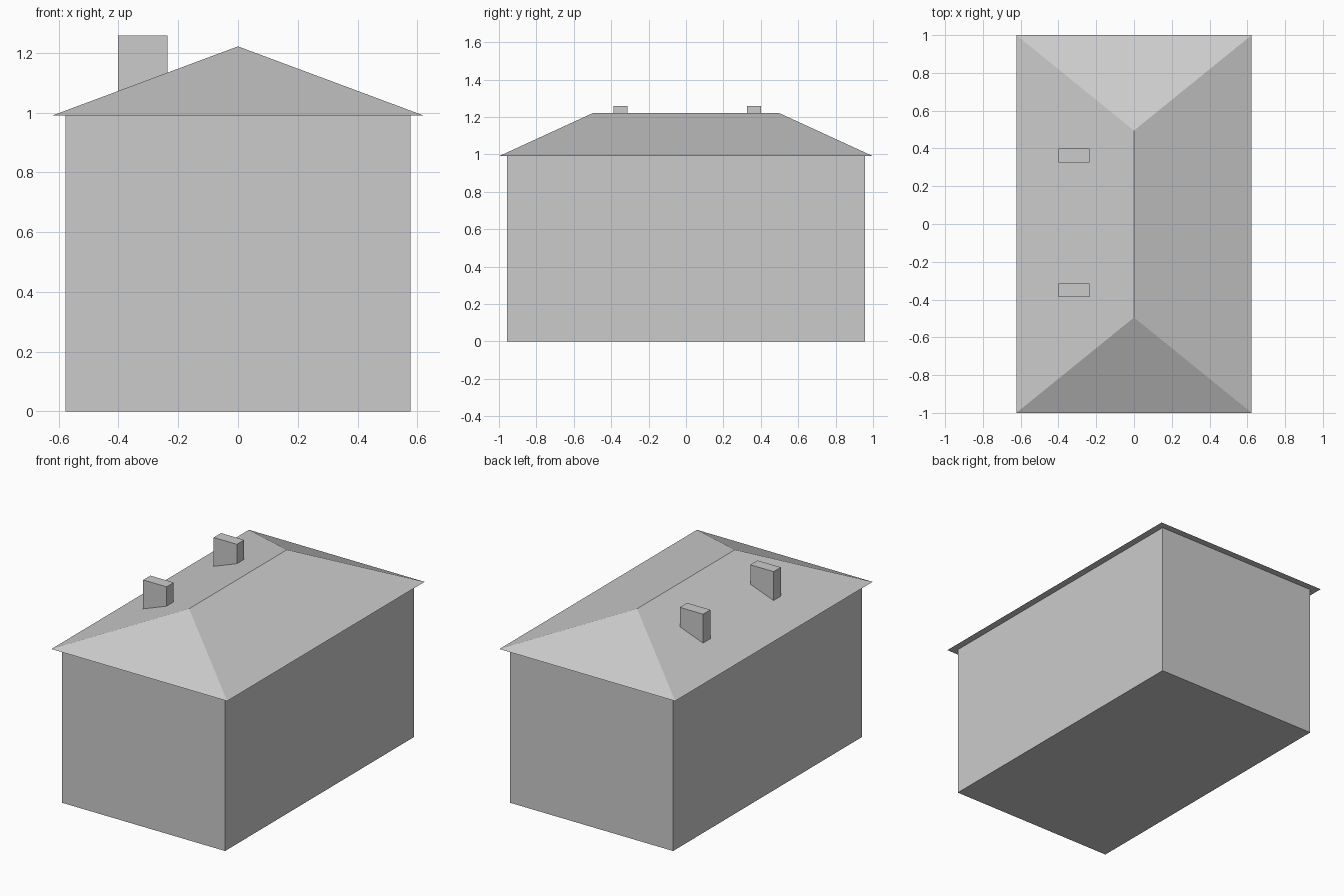
import bpy
import bmesh

cube = bpy.data.objects.get("Cube")
if cube:
    bpy.data.objects.remove(cube, do_unlink=True)

grey = bpy.data.materials.new("plain_grey")
grey.use_nodes = True
COLOUR = (0.6, 0.6, 0.6, 1)
grey.diffuse_color = COLOUR
grey.node_tree.nodes["Principled BSDF"].inputs["Base Color"].default_value = COLOUR


def add_block(name, x, y, z, reshape=None):
    """Box between (min, max) pairs; reshape may edit its bmesh."""
    bm = bmesh.new()
    bmesh.ops.create_cube(bm, size=1)
    for v in bm.verts:
        v.co = [pair[c > 0] for pair, c in zip((x, y, z), v.co)]
    if reshape:
        reshape(bm)
    bmesh.ops.recalc_face_normals(bm, faces=bm.faces)
    mesh = bpy.data.meshes.new(name)
    bm.to_mesh(mesh)
    bm.free()
    mesh.materials.append(grey)
    obj = bpy.data.objects.new(name, mesh)
    bpy.context.collection.objects.link(obj)
    return obj


EAVE, RIDGE, RIDGE_HALF = 0.99, 1.222, 0.495


def pinch_to_ridge(bm):
    # Pull the top corners in to the two ridge ends
    for v in bm.verts:
        if v.co.z > EAVE + 0.01:
            v.co.x = 0
            v.co.y = RIDGE_HALF if v.co.y > 0 else -RIDGE_HALF
    bmesh.ops.remove_doubles(bm, verts=bm.verts, dist=0.001)


# House body and overhanging hip roof
add_block("walls", (-0.578, 0.578), (-0.956, 0.956), (0, EAVE))
add_block("hip_roof", (-0.623, 0.623), (-1, 1), (EAVE, RIDGE), pinch_to_ridge)

# Two chimneys on the right slope, sunk into the roof
for name, y in (("front_chimney", (-0.387, -0.314)), ("back_chimney", (0.326, 0.4))):
    add_block(name, (-0.401, -0.236), y, (EAVE + 0.02, 1.258))
